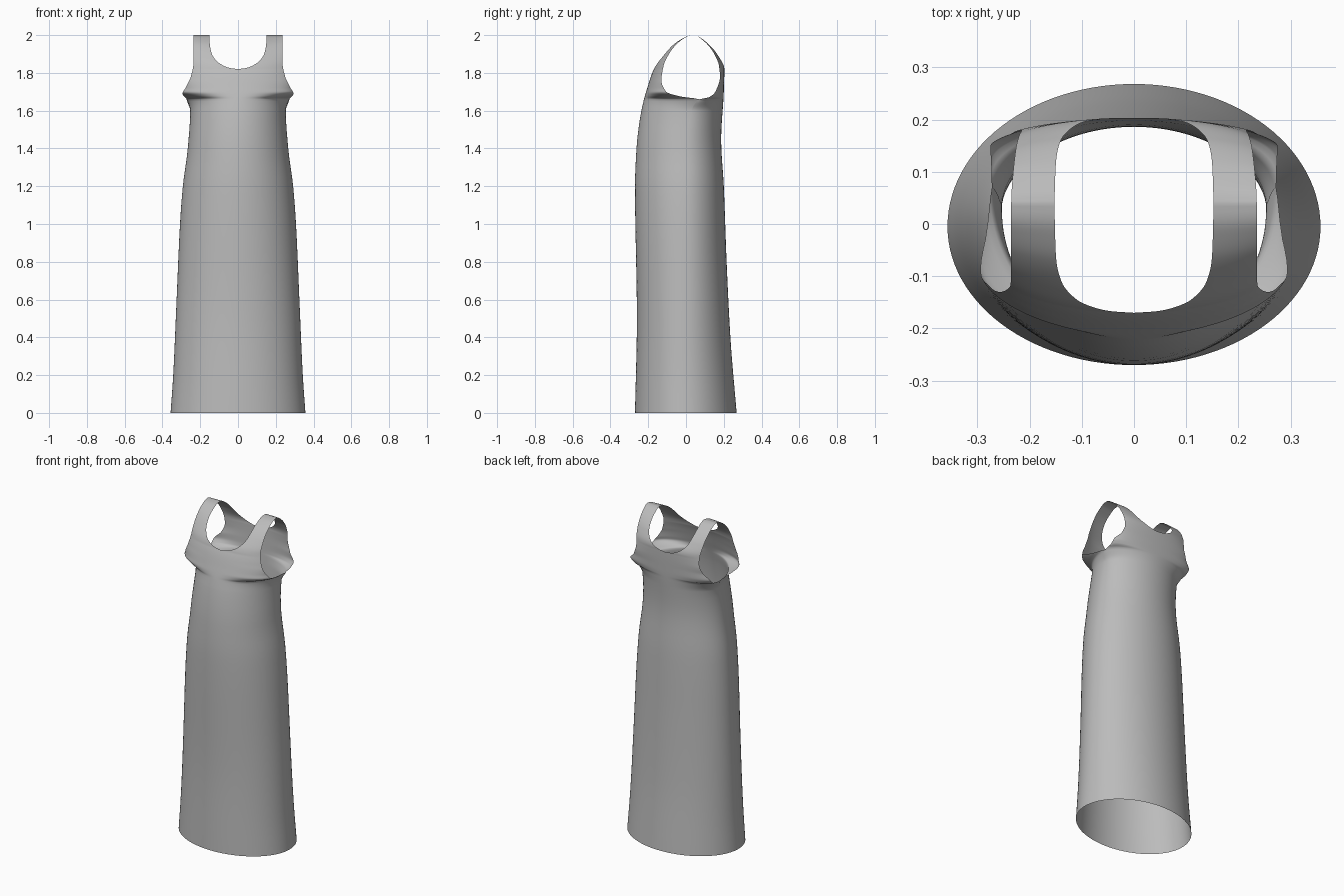
import bpy
import bmesh
import math

default_cube = bpy.data.objects.get("Cube")
if default_cube:
    bpy.data.objects.remove(default_cube)


def smooth_profile(points):
    """Return a smooth function of height that passes through (height, value) points."""
    heights = [p[0] for p in points]
    values = [p[1] for p in points]
    steps = [(values[i + 1] - values[i]) / (heights[i + 1] - heights[i])
             for i in range(len(points) - 1)]
    slopes = [steps[0]]
    for before, after in zip(steps, steps[1:]):
        same_way = before * after > 0
        slopes.append(2 * before * after / (before + after) if same_way else 0)
    slopes.append(steps[-1])

    def value_at(height):
        height = min(max(height, heights[0]), heights[-1])
        i = max(k for k in range(len(steps)) if heights[k] <= height)
        span = heights[i + 1] - heights[i]
        t = (height - heights[i]) / span
        ease = t * t * (3 - 2 * t)
        return (values[i] + (values[i + 1] - values[i]) * ease
                + span * t * (1 - t) * ((1 - t) * slopes[i] - t * slopes[i + 1]))

    return value_at


# Profiles shared by front and back: side seam, skirt width and neckline
seam = [(0, -.005), (1.4, 0), (1.6, .03), (1.66, .07)]
skirt = [(0, .357), (.2, .343), (.6, .325), (1, .307), (1.2, .292),
         (1.4, .266), (1.6, .253), (1.66, .272)]
neck = smooth_profile([(1.82, 0), (1.825, .04), (1.835, .07), (1.86, .11),
                       (1.9, .138), (1.95, .149), (2, .152)])
side_angle = smooth_profile([(1.66, 90), (1.7, 75), (1.78, 55), (2, 55)])

# Depth at the middle, armhole edge and outer width of each panel
panels = {
    "front": dict(
        middle=smooth_profile([(0, -.27), (.5, -.26), (1.2, -.27), (1.4, -.262),
                               (1.55, -.245), (1.65, -.225), (1.72, -.205),
                               (1.82, -.17), (1.9, -.112), (1.95, -.066),
                               (1.98, -.022), (1.995, .01), (2, .04)]),
        edge=smooth_profile(seam + [(1.675, -.03), (1.7, -.105), (1.76, -.13),
                                    (1.84, -.118), (1.9, -.09), (1.95, -.052),
                                    (1.98, -.015), (1.995, .013), (2, .04)]),
        width=smooth_profile(skirt + [(1.69, .294), (1.72, .278), (1.78, .25),
                                      (1.85, .236), (2, .235)])),
    "back": dict(
        middle=smooth_profile([(0, .268), (.4, .235), (.8, .215), (1.2, .2),
                               (1.45, .186), (1.7, .2), (1.82, .203), (1.9, .164),
                               (1.95, .122), (1.98, .085), (1.995, .06), (2, .04)]),
        edge=smooth_profile(seam + [(1.67, .12), (1.7, .155), (1.78, .18),
                                    (1.84, .174), (1.9, .15), (1.95, .114),
                                    (1.98, .08), (1.995, .058), (2, .04)]),
        width=smooth_profile(skirt + [(1.69, .275), (1.74, .235), (1.8, .215),
                                      (1.9, .225), (2, .235)])),
}

# Rows are close together around the armholes, neckline and shoulders
rows = [i * .05 for i in range(32)]
rows += [1.6 + i * .01 for i in range(6)]
rows += [1.66 + i * .005 for i in range(68)]
rows += [1.9975, 1.999, 2.0]
COLUMNS = 28


def panel_point(panel, height, across):
    """Point on a half panel, from its middle or neckline to its side edge."""
    outer = math.radians(side_angle(height))
    width = panel["width"](height)
    inner = math.asin(neck(height) * math.sin(outer) / width)
    angle = inner + (outer - inner) * across
    x = width * math.sin(angle) / math.sin(outer)
    edge, middle = panel["edge"](height), panel["middle"](height)
    blend = (math.cos(angle) - math.cos(outer)) / (math.cos(inner) - math.cos(outer))
    return x, edge + (middle - edge) * blend, height


def add_half_panel(bm, panel, mirror):
    grid = []
    for height in rows:
        line = []
        for column in range(COLUMNS + 1):
            x, y, z = panel_point(panel, height, column / COLUMNS)
            line.append(bm.verts.new((x * mirror, y, z)))
        grid.append(line)
    for low, high in zip(grid, grid[1:]):
        for i in range(COLUMNS):
            bm.faces.new((low[i], low[i + 1], high[i + 1], high[i]))


# Cloth colour
cloth = bpy.data.materials.new("plain grey cloth")
cloth.use_nodes = True
grey = (.5, .5, .5, 1)
cloth.diffuse_color = grey
shader = cloth.node_tree.nodes["Principled BSDF"]
shader.inputs["Base Color"].default_value = grey
shader.inputs["Roughness"].default_value = .8

# Sleeveless dress: four half panels welded at the seams and shoulders
bm = bmesh.new()
for panel in panels.values():
    for mirror in (-1, 1):
        add_half_panel(bm, panel, mirror)
bmesh.ops.remove_doubles(bm, verts=bm.verts, dist=.0001)
bmesh.ops.recalc_face_normals(bm, faces=bm.faces)
mesh = bpy.data.meshes.new("dress")
bm.to_mesh(mesh)
bm.free()
mesh.materials.append(cloth)
dress = bpy.data.objects.new("dress", mesh)
bpy.context.collection.objects.link(dress)

bpy.context.view_layer.objects.active = dress
dress.select_set(True)
bpy.ops.object.shade_smooth_by_angle(angle=math.radians(50))
